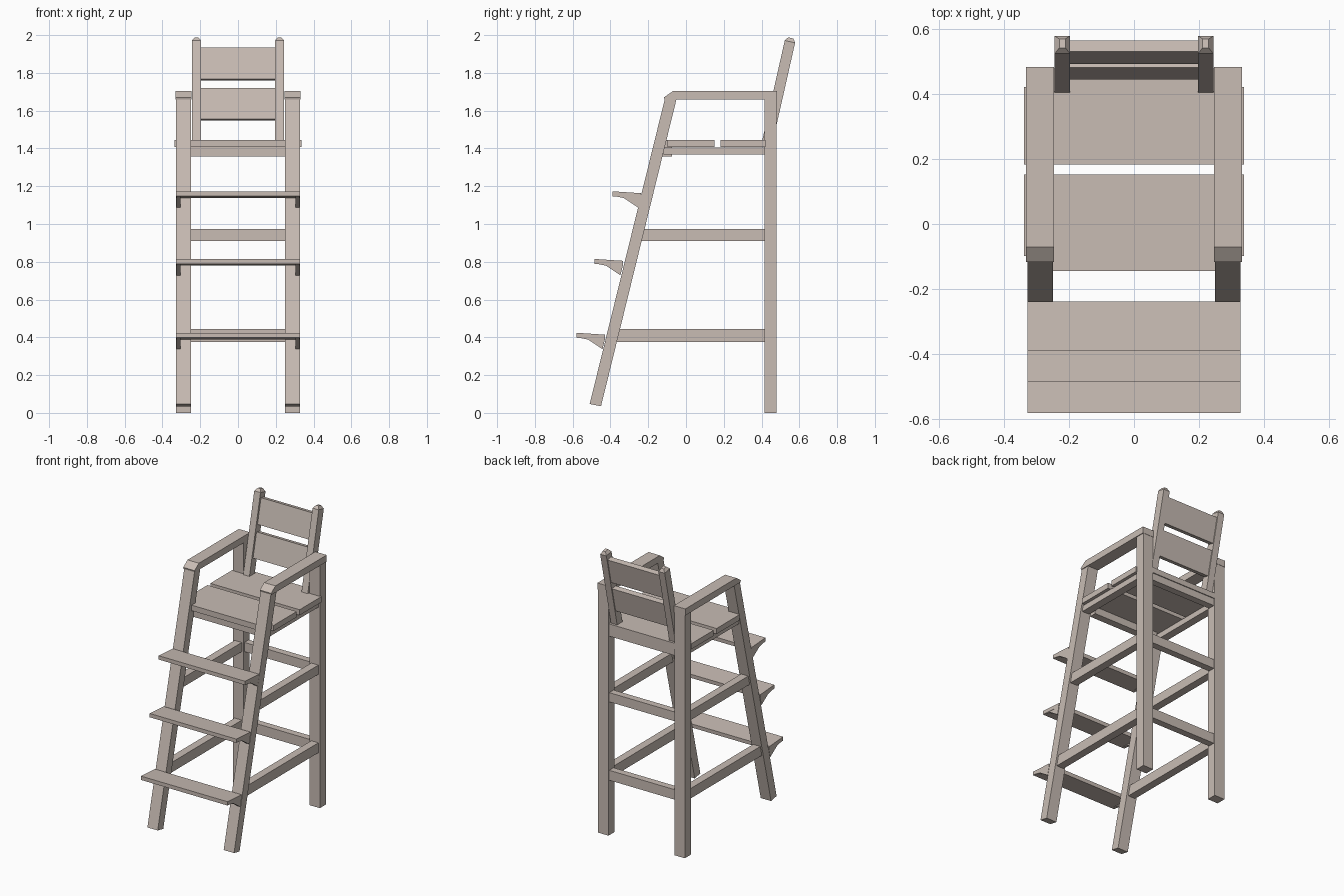
import bpy, bmesh
from mathutils import Vector

if "Cube" in bpy.data.objects:
    bpy.data.objects.remove(bpy.data.objects["Cube"])

wood = bpy.data.materials.new("pale wood")
wood.diffuse_color = (0.578, 0.503, 0.456, 1)
wood.use_nodes = True
wood.node_tree.nodes["Principled BSDF"].inputs["Base Color"].default_value = wood.diffuse_color


def finish(name, bm):
    bmesh.ops.recalc_face_normals(bm, faces=bm.faces)
    me = bpy.data.meshes.new(name)
    bm.to_mesh(me)
    bm.free()
    me.materials.append(wood)
    ob = bpy.data.objects.new(name, me)
    bpy.context.collection.objects.link(ob)
    return ob


def prism(name, pts, a, b, axis="x"):
    """Extrude a (y,z) profile along x, or an (x,y) plan along z."""
    bm = bmesh.new()
    def ring(t):
        return [bm.verts.new((t, p, q) if axis == "x" else (p, q, t)) for p, q in pts]
    r0, r1 = ring(a), ring(b)
    bm.faces.new(r0)
    bm.faces.new(r1)
    n = len(pts)
    for i in range(n):
        bm.faces.new((r0[i], r0[(i + 1) % n], r1[(i + 1) % n], r1[i]))
    return finish(name, bm)


def box(name, x0, x1, y0, y1, z0, z1):
    return prism(name, [(y0, z0), (y1, z0), (y1, z1), (y0, z1)], x0, x1)


# tilted backrest axes
up = Vector((0, 0.22, 0.9755))
out = Vector((0, 0.9755, -0.22))
base = Vector((0, 0.403, 1.44))


def back_point(u, v, x=0):
    return base + up * u + out * v + Vector((x, 0, 0))


def back_post(name, cx):
    # square post with a chamfered top
    bm = bmesh.new()
    w, t, c = 0.0235, 0.056, 0.014
    rings = []
    for u, i in ((0.0, 0), (0.545, 0), (0.565, c)):
        rings.append([bm.verts.new(back_point(u, v, cx + x)) for x, v in
                      ((-w + i, i), (w - i, i), (w - i, t - i), (-w + i, t - i))])
    bm.faces.new(rings[0])
    bm.faces.new(rings[-1])
    for r, s in zip(rings, rings[1:]):
        for k in range(4):
            bm.faces.new((r[k], r[(k + 1) % 4], s[(k + 1) % 4], s[k]))
    finish(name, bm)


for s, side in ((-1, "left"), (1, "right")):
    # legs
    prism("front_leg_" + side, [(-0.51, 0.047), (-0.450, 0.035), (-0.050, 1.662), (-0.112, 1.662)],
          s * 0.249, s * 0.327)
    box("rear_leg_" + side, s * 0.249, s * 0.327, 0.415, 0.48, 0, 1.66)
    # armrest with sloped nose
    prism("armrest_" + side, [(-0.07, 1.703), (-0.117, 1.67), (-0.113, 1.658), (0.482, 1.658), (0.482, 1.703)],
          s * 0.246, s * 0.332)
    # side rails
    for k, (y, z0, z1) in enumerate(((-0.375, 0.375, 0.443), (-0.245, 0.91, 0.973), (-0.12, 1.368, 1.406))):
        box(f"side_rail_{side}_{k + 1}", s * 0.262, s * 0.316, y, 0.42, z0, z1)
    back_post("back_post_" + side, s * 0.22)

# rear cross rails
for k, (z0, z1) in enumerate(((0.375, 0.443), (0.91, 0.973), (1.358, 1.408))):
    box(f"rear_rail_{k + 1}", -0.255, 0.255, 0.425, 0.472, z0, z1)
# rail under the seat front
box("front_seat_rail", -0.25, 0.25, -0.125, -0.075, 1.358, 1.408)

# seat boards, notched around the legs
for name, near, tab, inner in (("front", 0.152, -0.098, -0.145), ("rear", 0.183, 0.42, 0.478)):
    half = [(0.337, near), (0.337, tab), (0.248, tab), (0.248, inner)]
    prism("seat_board_" + name, half + [(-x, y) for x, y in reversed(half)], 1.407, 1.445, "z")

# backrest boards
for name, z0, z1 in (("lower", 1.555, 1.72), ("upper", 1.767, 1.935)):
    u0, u1 = (z0 - 1.437) / up.z, (z1 - 1.437) / up.z
    pts = [back_point(u, v) for u, v in ((u0, 0.014), (u1, 0.014), (u1, 0.05), (u0, 0.05))]
    prism("back_board_" + name, [(p.y, p.z) for p in pts], -0.2, 0.2)

# ladder steps with brackets under both ends
for k, (y, z) in enumerate(((-0.58, 0.424), (-0.485, 0.815), (-0.39, 1.173))):
    prism(f"step_{k + 1}", [(y, z), (y, z - 0.026), (y + 0.15, z - 0.036), (y + 0.152, z - 0.01)],
          -0.327, 0.327)
    for s, side in ((-1, "left"), (1, "right")):
        prism(f"step_bracket_{k + 1}_{side}",
              [(y + 0.005, z - 0.024), (y + 0.062, z - 0.036), (y + 0.138, z - 0.087),
               (y + 0.152, z - 0.03)], s * 0.305, s * 0.3265)
